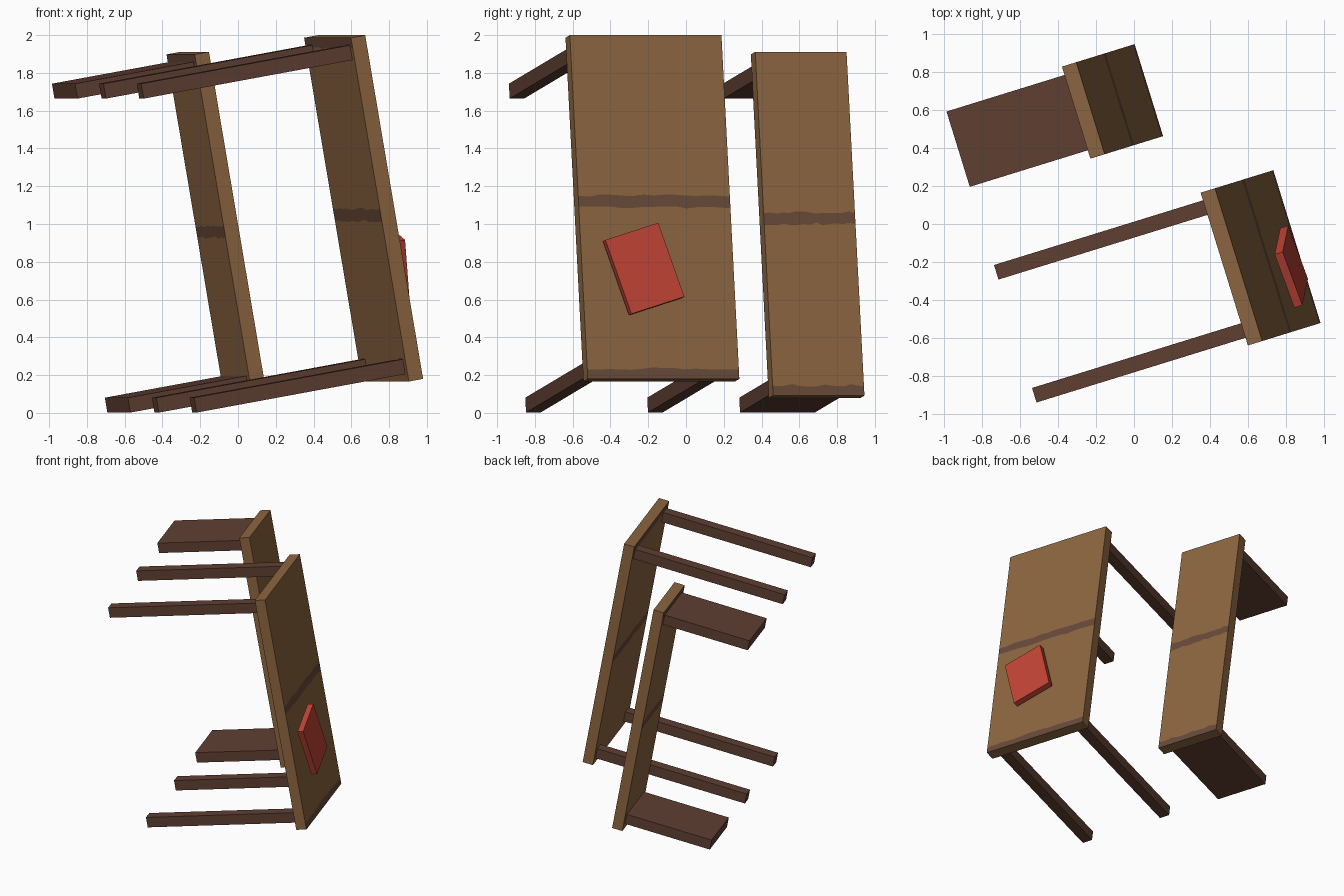
import bpy, bmesh, math, random
from mathutils import Matrix, Vector

if "Cube" in bpy.data.objects:
    bpy.data.objects.remove(bpy.data.objects["Cube"])

random.seed(4)


def mat(name, rgb):
    m = bpy.data.materials.new(name)
    lin = [((c / 255 + 0.055) / 1.055) ** 2.4 for c in rgb]
    m.diffuse_color = (*lin, 1)
    m.use_nodes = True
    m.node_tree.nodes["Principled BSDF"].inputs["Base Color"].default_value = m.diffuse_color
    return m


WOOD = mat("brown wood", (140, 101, 64))
GRAIN = mat("dark grain", (104, 73, 57))
LEG = mat("dark leg wood", (96, 63, 50))
RED = mat("red cover", (193, 67, 53))

# Tipped-over frame: x = across the width, y = along the length, z = out of the top
yaw, tilt = 0.3, math.radians(10)
cy, sy, ct, st = math.cos(yaw), math.sin(yaw), math.cos(tilt), math.sin(tilt)
FRAME = Matrix(((-sy, -cy * st, cy * ct, 0.98),
                (cy, -sy * st, sy * ct, -0.52),
                (0, ct, st, 0.18),
                (0, 0, 0, 1)))

LENGTH, THICK, FOOT = 1.848, 0.08, -1.254


def finish(name, bm, mats, local=Matrix()):
    bmesh.ops.recalc_face_normals(bm, faces=bm.faces)
    me = bpy.data.meshes.new(name)
    bm.to_mesh(me)
    bm.free()
    for m in mats:
        me.materials.append(m)
    ob = bpy.data.objects.new(name, me)
    ob.matrix_world = FRAME @ local
    bpy.context.collection.objects.link(ob)
    return ob


def box(name, lo, hi, material, rot=0):
    lo, hi = Vector(lo), Vector(hi)
    bm = bmesh.new()
    bmesh.ops.create_cube(bm, size=1, matrix=Matrix.Diagonal((*(hi - lo), 1)))
    finish(name, bm, [material],
           Matrix.Translation((lo + hi) / 2) @ Matrix.Rotation(rot, 4, 'Z'))


def slab(name, x0, x1, top):
    """Board whose two broad faces carry ragged dark grain bands."""
    bm = bmesh.new()
    cols = 14
    rows = [0, 0.055, 0.922, 0.985, LENGTH]

    def sheet(z, flip):
        grid = []
        for j, y in enumerate(rows):
            line = []
            for i in range(cols + 1):
                v = y + (random.uniform(-0.007, 0.007) if 0 < j < 4 else 0)
                x = x0 + (x1 - x0) * i / cols
                line.append(bm.verts.new((x, LENGTH - v if flip else v, z)))
            grid.append(line)
        for j in range(4):
            for i in range(cols):
                f = bm.faces.new((grid[j][i], grid[j][i + 1],
                                  grid[j + 1][i + 1], grid[j + 1][i]))
                f.material_index = 1 if j in (0, 2) else 0
        return grid[::-1] if flip else grid

    a, b = sheet(top, False), sheet(top - THICK, True)
    # end faces, then the two long edges
    for j in (0, -1):
        for i in range(cols):
            bm.faces.new((a[j][i], a[j][i + 1], b[j][i + 1], b[j][i]))
    for i in (0, -1):
        bm.faces.new([r[i] for r in a] + [r[i] for r in reversed(b)])
    finish(name, bm, [WOOD, GRAIN])


# Table: top and four square legs
slab("table_top", 0, 0.84, 0)
for i, x in enumerate((0.042, 0.718)):
    for j, y in enumerate((0.04, LENGTH - 0.12)):
        box(f"table_leg_{i}{j}", (x, y, FOOT), (x + 0.08, y + 0.08, -THICK + 0.005), LEG)

# Bench: seat and two wide plank legs
BENCH = -0.508
slab("bench_seat", 1.182, 1.688, BENCH)
for j, y in enumerate((0.04, LENGTH - 0.12)):
    box(f"bench_leg_{j}", (1.228, y, FOOT), (1.642, y + 0.08, BENCH - THICK + 0.005), LEG)

# Red book lying turned on the table top
c = (0.328, 0.583)
box("red_book", (c[0] - 0.156, c[1] - 0.208, 0.02), (c[0] + 0.156, c[1] + 0.208, 0.065), RED, 0.3)
